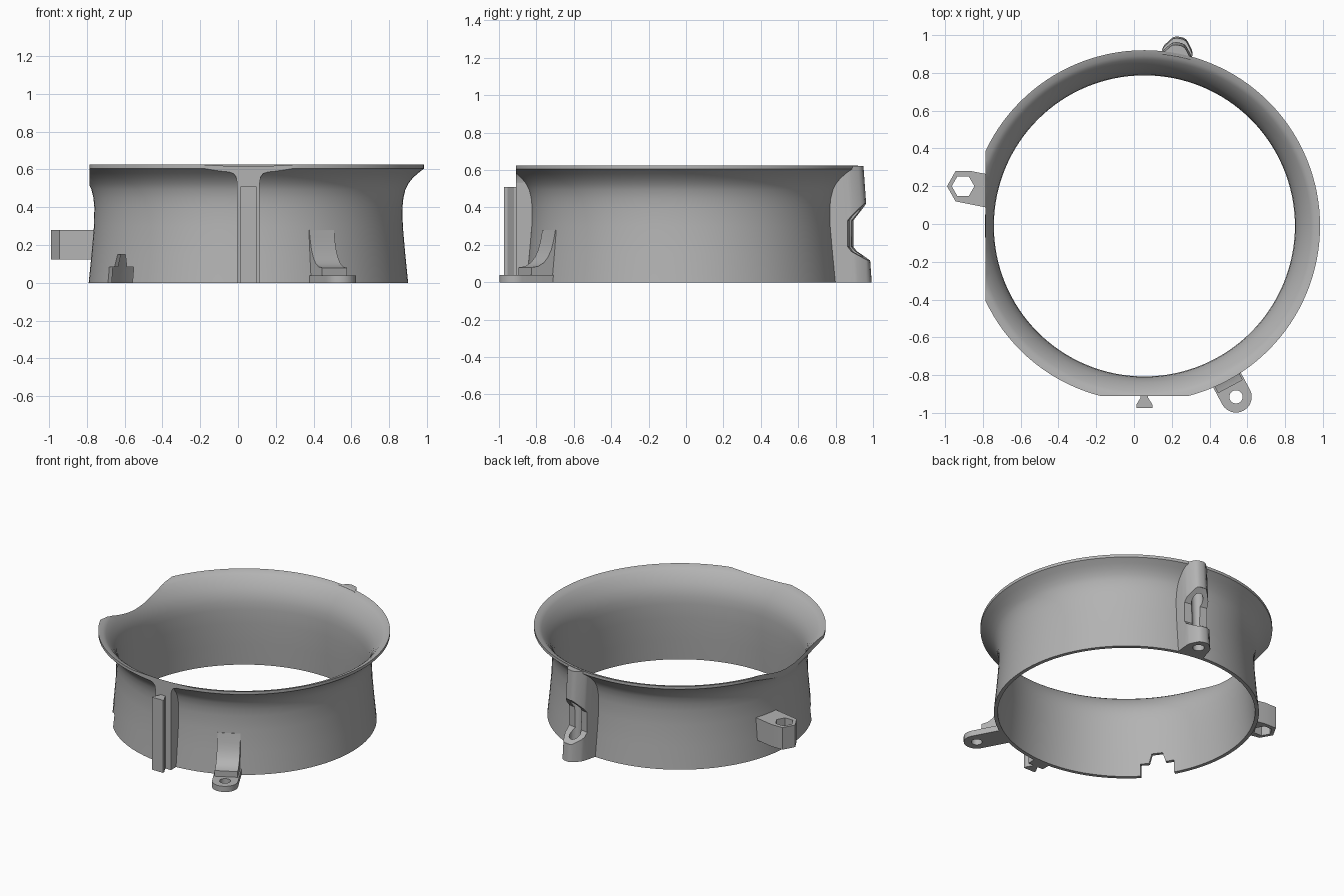
import bpy, bmesh, math
from mathutils import Matrix

if "Cube" in bpy.data.objects:
    bpy.data.objects.remove(bpy.data.objects["Cube"], do_unlink=True)

CX, CY = 0.055, -0.01          # ring centre

grey = bpy.data.materials.new("plain grey")
grey.use_nodes = True
grey.diffuse_color = (0.45, 0.45, 0.45, 1)
grey.node_tree.nodes["Principled BSDF"].inputs["Base Color"].default_value = (0.45, 0.45, 0.45, 1)


def make(name, bm, angle=None):
    """Finish a mesh; with an angle, its local x axis becomes the radial direction."""
    bmesh.ops.remove_doubles(bm, verts=bm.verts, dist=1e-5)
    bmesh.ops.recalc_face_normals(bm, faces=bm.faces)
    if angle is not None:
        bm.transform(Matrix.Translation((CX, CY, 0)) @ Matrix.Rotation(angle, 4, 'Z'))
    me = bpy.data.meshes.new(name)
    bm.to_mesh(me)
    bm.free()
    me.materials.append(grey)
    ob = bpy.data.objects.new(name, me)
    bpy.context.collection.objects.link(ob)
    return ob


def prism(name, pts, d0, d1, plane="xy", angle=None, lean=0.0):
    """Extrude a 2D outline; lean shifts the far end along x."""
    bm = bmesh.new()
    rings = []
    for d, s in ((d0, 0), (d1, lean)):
        rings.append([bm.verts.new((a + s, b, d) if plane == "xy" else (a + s, d, b)) for a, b in pts])
    bm.faces.new(rings[0])
    bm.faces.new(rings[1])
    n = len(pts)
    for i in range(n):
        j = (i + 1) % n
        bm.faces.new((rings[0][i], rings[0][j], rings[1][j], rings[1][i]))
    return make(name, bm, angle)


def lathe(name, profile, steps=128):
    bm = bmesh.new()
    vs = [bm.verts.new((r, 0, z)) for r, z in profile]
    es = [bm.edges.new((vs[i], vs[(i + 1) % len(vs)])) for i in range(len(vs))]
    bmesh.ops.spin(bm, geom=vs + es, cent=(0, 0, 0), axis=(0, 0, 1),
                   angle=math.tau, steps=steps)
    return make(name, bm, 0)


def circle(x, y, r, n=32, a0=0.0, a1=math.tau, closed=True):
    m = n if closed else n - 1
    return [(x + r * math.cos(a0 + (a1 - a0) * i / m),
             y + r * math.sin(a0 + (a1 - a0) * i / m)) for i in range(n)]


def cut(ob, *cutters):
    bpy.context.view_layer.objects.active = ob
    for c in cutters:
        m = ob.modifiers.new("cut", 'BOOLEAN')
        m.operation, m.solver, m.object = 'DIFFERENCE', 'EXACT', c
        bpy.ops.object.modifier_apply(modifier=m.name)


def smooth(ob, deg=30):
    bpy.ops.object.select_all(action='DESELECT')
    ob.select_set(True)
    bpy.context.view_layer.objects.active = ob
    bpy.ops.object.shade_smooth_by_angle(angle=math.radians(deg))


# Flared ring shell
inner = [(0.82, 0), (0.808, 0.15), (0.798, 0.3), (0.797, 0.4), (0.801, 0.45), (0.812, 0.495),
         (0.83, 0.535), (0.853, 0.57), (0.88, 0.602), (0.9, 0.617), (0.93, 0.625)]
outer = [(0.93, 0.605), (0.897, 0.58), (0.87, 0.555), (0.846, 0.525), (0.831, 0.495),
         (0.82, 0.45), (0.815, 0.4), (0.817, 0.3), (0.83, 0.15), (0.845, 0)]
shell = lathe("flared_ring", inner + outer)

# Helper solid filling the bore, keeps attached parts out of the inside
bore = lathe("bore_cutter", [(0.001, -0.1), (0.828, -0.1)] +
             [(r + 0.008, z) for r, z in inner[:-1]] + [(0.935, 0.64), (0.001, 0.64)])

# Flat clips on the flare and a stepped notch in the lower edge
side_clip = prism("side_clip_cutter", [(-1.2, -1), (-0.785, -1), (-0.785, 1), (-1.2, 1)], 0.3, 0.8)
front_clip = prism("front_clip_cutter", [(-1, -1.2), (1, -1.2), (1, -0.91), (-1, -0.91)], 0.3, 0.8)
notch_angle = math.atan2(-0.5, -0.69)
notch_pts = [(-0.11, -0.1), (0.11, -0.1), (0.11, 0.085), (0.055, 0.085), (0.035, 0.15),
             (-0.035, 0.15), (-0.055, 0.085), (-0.11, 0.085)]
notch = prism("notch_cutter", notch_pts, -0.95, -0.7, "xz", notch_angle + math.pi / 2)
cut(shell, side_clip, front_clip, notch)

# Front rib with dovetail rail
front = -math.pi / 2
rib = prism("front_rib", [(0.78, 0), (0.9, 0), (0.9, 0.61), (0.78, 0.61)], -0.06, 0.06, "xz", front)
fillet_side = [(0.06, 0.53), (0.065, 0.56), (0.078, 0.578), (0.11, 0.59), (0.2, 0.605)]
fillet = prism("rib_top_fillet", fillet_side + [(-a, b) for a, b in reversed(fillet_side)],
               -0.9, -0.86, "xz", 0)
rail = prism("dovetail_rail", [(0.89, -0.02), (0.91, -0.02), (0.945, -0.042), (0.963, -0.042),
                               (0.963, 0.042), (0.945, 0.042), (0.91, 0.02), (0.89, 0.02)],
             0, 0.51, "xy", front)

# Front screw lug with curved gusset
lug_angle = math.atan2(-0.905, 0.485)
LR = 1.027
lug = prism("screw_lug", [(0.78, -0.083)] +
            circle(LR, 0, 0.083, 25, -math.pi / 2, math.pi / 2, False) + [(0.78, 0.083)],
            0, 0.04, "xy", lug_angle)
gusset = prism("lug_gusset", [(0.76, 0.0), (0.965, 0.0), (0.965, 0.08), (0.925, 0.085), (0.89, 0.105),
                              (0.865, 0.135), (0.845, 0.175), (0.832, 0.22), (0.82, 0.28), (0.76, 0.28)],
               -0.074, 0.074, "xz", lug_angle)
lug_hole = prism("lug_hole_cutter", circle(LR, 0, 0.035), -0.1, 0.2, "xy", lug_angle)
cut(lug, lug_hole)

# Side lug with hexagonal hole
hex_lug = prism("hex_hole_lug", [(-0.99, 0.2), (-0.945, 0.28), (-0.86, 0.28), (-0.71, 0.25),
                                 (-0.7, 0.18), (-0.72, 0.075), (-0.945, 0.12)], 0.125, 0.28)
hex_hole = prism("hex_cutter", circle(-0.905, 0.2, 0.06, 6), 0, 0.4)
cut(hex_lug, hex_hole)

# Back post: leaning, with a waist and a vertical bore
post_angle = math.atan2(0.95, 0.18)
half = [(0.78, 0.095), (0.9, 0.085), (0.945, 0.08), (0.96, 0.075), (1.0, 0.045), (1.012, 0.033), (1.018, 0.015)]
post = prism("back_post", half + [(r, -t) for r, t in reversed(half)], 0, 0.622, "xy", post_angle, -0.045)
waist = prism("waist_cutter", [(1.2, 0.12), (1.0, 0.12), (0.925, 0.165), (0.905, 0.19), (0.905, 0.33),
                               (0.925, 0.355), (0.985, 0.42), (1.2, 0.42)], -0.2, 0.2, "xz", post_angle)
post_hole = prism("post_hole_cutter", circle(0.945, 0, 0.037), -0.1, 0.52, "xy", post_angle, -0.03)
cut(post, waist, post_hole)

for part in (rib, fillet, lug, gusset, hex_lug, post):
    cut(part, bore)
for part in (shell, rib, fillet, rail, lug, gusset, hex_lug, post):
    smooth(part)

# Remove helper solids
for c in (bore, side_clip, front_clip, notch, lug_hole, hex_hole, waist, post_hole):
    bpy.data.objects.remove(c, do_unlink=True)
